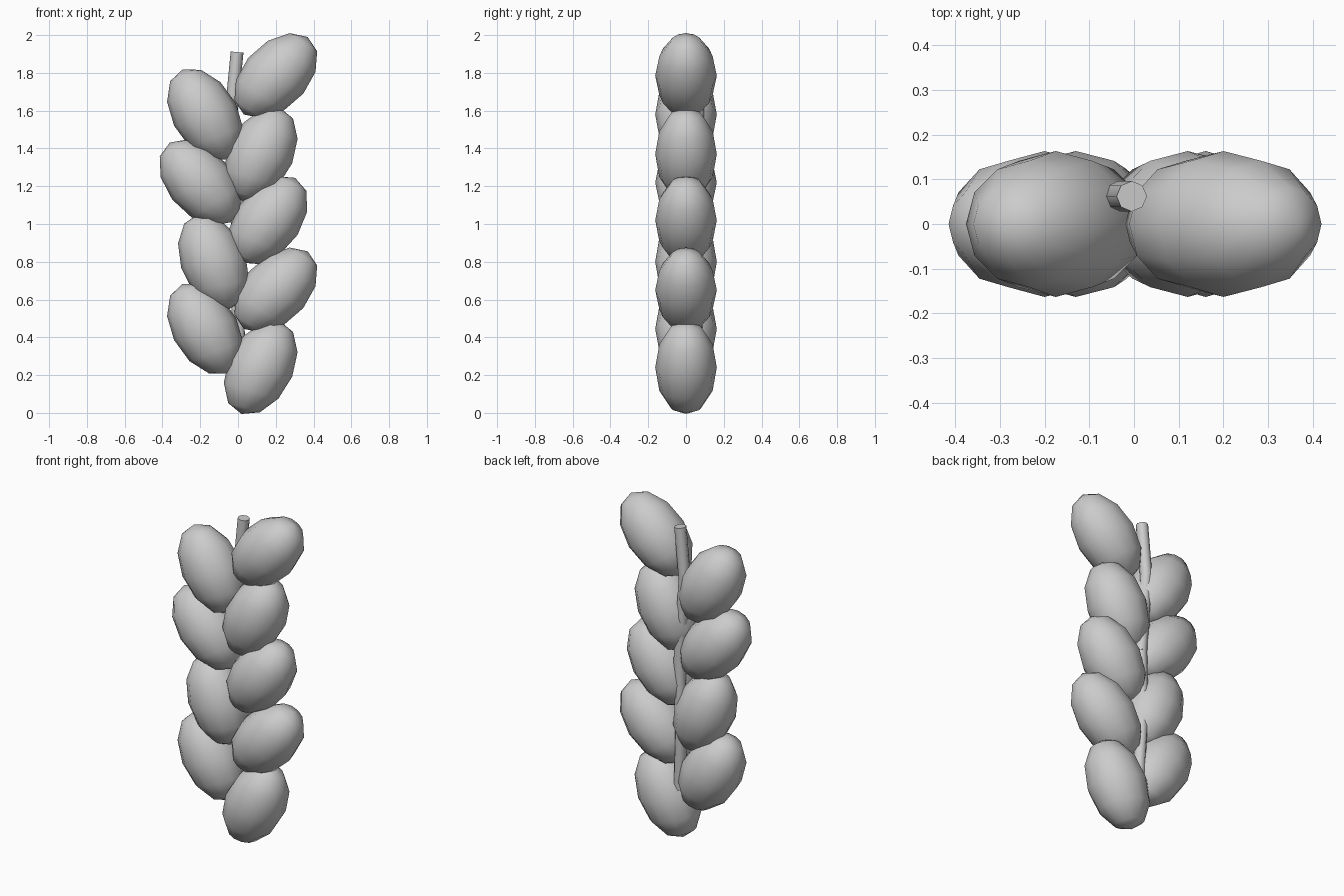
import bpy, math
from mathutils import Matrix, Vector

if "Cube" in bpy.data.objects:
    bpy.data.objects.remove(bpy.data.objects["Cube"])

grey = bpy.data.materials.new("plain grey")
grey.diffuse_color = (0.6, 0.6, 0.6, 1)
grey.use_nodes = True
grey.node_tree.nodes["Principled BSDF"].inputs["Base Color"].default_value = grey.diffuse_color


def finish(obj, name):
    obj.name = name
    obj.data.materials.append(grey)
    for p in obj.data.polygons:
        p.use_smooth = True


# Plump grains: centre x, centre z, lean from vertical in degrees (positive = right)
right_grains = [(0.12, 0.24, 27), (0.20, 0.65, 44), (0.16, 1.02, 37),
                (0.12, 1.37, 27), (0.20, 1.785, 44)]
left_grains = [(-0.175, 0.445, -31), (-0.13, 0.80, -22),
               (-0.20, 1.22, -42), (-0.175, 1.58, -31)]


def grain(name, x, z, lean):
    bpy.ops.mesh.primitive_uv_sphere_add(segments=12, ring_count=6, radius=1)
    obj = bpy.context.object
    side = 1 if lean > 0 else -1
    phase = Matrix.Rotation(math.radians(-7 * side), 4, 'Y')
    size = Matrix.Diagonal((0.172, 0.163, 0.267, 1))
    tilt = Matrix.Rotation(math.radians(lean), 4, 'Y')
    obj.data.transform(Matrix.Translation((x, 0, z)) @ tilt @ size @ phase)
    finish(obj, name)


for i, g in enumerate(right_grains):
    grain(f"right_grain_{i + 1}", *g)
for i, g in enumerate(left_grains):
    grain(f"left_grain_{i + 1}", *g)

# Stem: a thin, slightly bent rod behind the grains
path = [(0.01, 0.05, 0.30), (-0.01, 0.06, 0.70), (0.0, 0.06, 1.10),
        (-0.035, 0.062, 1.60), (-0.005, 0.062, 1.91)]
for i in range(len(path) - 1):
    a, b = Vector(path[i]), Vector(path[i + 1])
    bpy.ops.mesh.primitive_cylinder_add(vertices=8, radius=0.034, depth=(b - a).length,
                                        location=(a + b) / 2)
    obj = bpy.context.object
    obj.rotation_euler = (b - a).to_track_quat('Z', 'Y').to_euler()
    finish(obj, f"stem_{i + 1}")
    bpy.ops.object.shade_smooth_by_angle(angle=math.radians(50))
